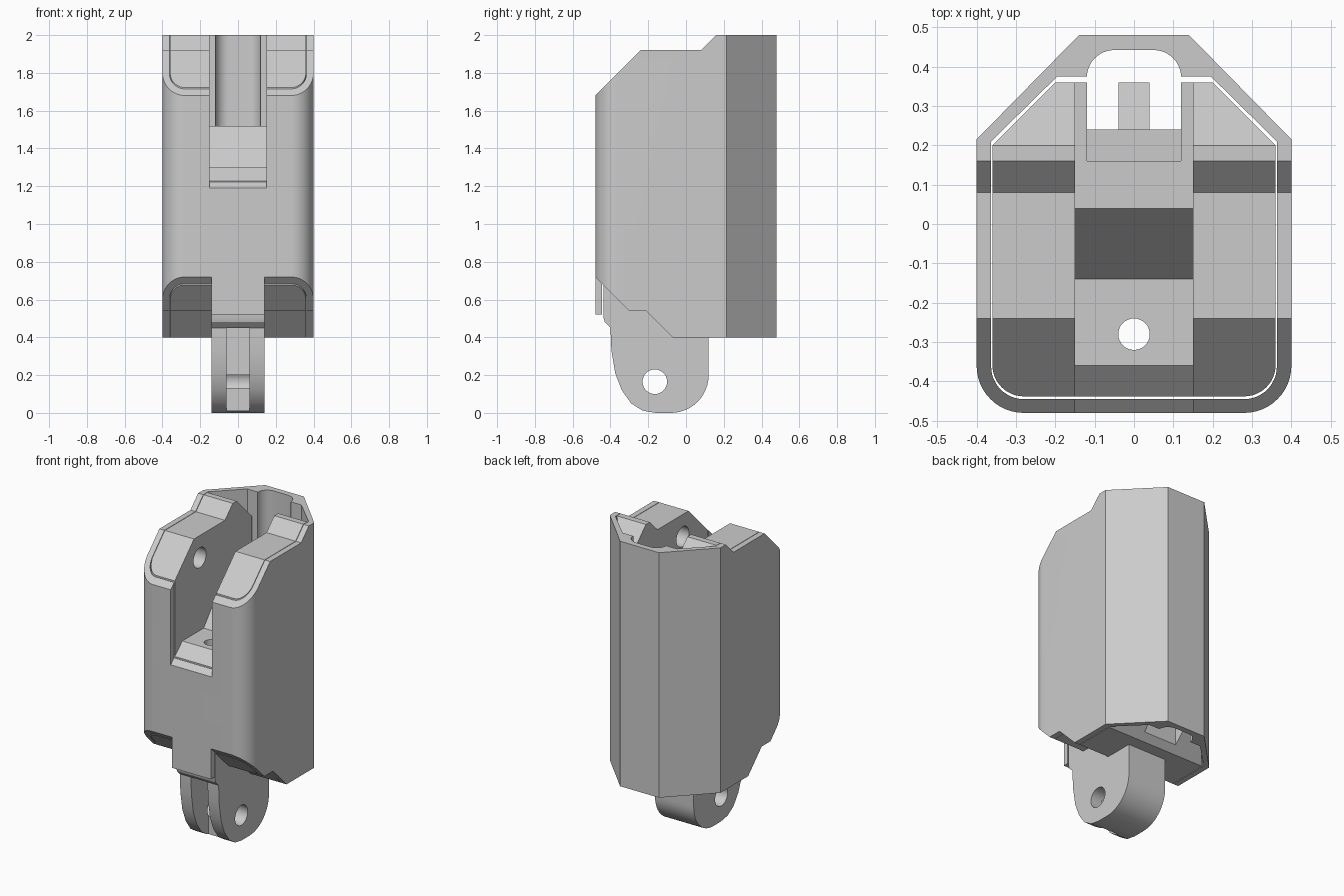
import bpy, bmesh
from math import sin, cos, pi, radians

cube = bpy.data.objects.get("Cube")
if cube:
    bpy.data.objects.remove(cube, do_unlink=True)

grey = bpy.data.materials.new("plain_grey")
grey.use_nodes = True
grey.diffuse_color = (0.6, 0.6, 0.6, 1)
grey.node_tree.nodes["Principled BSDF"].inputs["Base Color"].default_value = (0.6, 0.6, 0.6, 1)


def prism(name, points, axis, low, high):
    """Extrude a profile: XY points along z, or YZ points along x."""
    def place(p, d):
        return (p[0], p[1], d) if axis == "z" else (d, p[0], p[1])
    bm = bmesh.new()
    face = bm.faces.new([bm.verts.new(place(p, low)) for p in points])
    moved = bmesh.ops.extrude_face_region(bm, geom=[face])["geom"]
    shift = (0, 0, high - low) if axis == "z" else (high - low, 0, 0)
    bmesh.ops.translate(bm, vec=shift, verts=[v for v in moved if isinstance(v, bmesh.types.BMVert)])
    bmesh.ops.recalc_face_normals(bm, faces=bm.faces)
    mesh = bpy.data.meshes.new(name)
    bm.to_mesh(mesh)
    bm.free()
    mesh.materials.append(grey)
    obj = bpy.data.objects.new(name, mesh)
    bpy.context.collection.objects.link(obj)
    return obj


def combine(obj, other, operation):
    mod = obj.modifiers.new("combine", "BOOLEAN")
    mod.operation, mod.solver, mod.object = operation, "EXACT", other
    bpy.ops.object.select_all(action="DESELECT")
    bpy.context.view_layer.objects.active = obj
    obj.select_set(True)
    bpy.ops.object.modifier_apply(modifier=mod.name)
    bpy.data.objects.remove(other, do_unlink=True)


def arc(cx, cy, r, start, end, n=12):
    turns = [radians(start + (end - start) * i / n) for i in range(n + 1)]
    return [(cx + r * cos(t), cy + r * sin(t)) for t in turns]


def mirrored(half):
    return half + [(-x, y) for x, y in reversed(half)]


def box(name, x, y0, y1, z0, z1):
    return prism(name, [(y0, z0), (y1, z0), (y1, z1), (y0, z1)], "x", -x, x)


def circle(cx, cy, r):
    return arc(cx, cy, r, 0, 360, 32)[:-1]


# Side profiles: shared stepped front, different backs
top_front = [(0.16, 2), (0.08, 1.92), (-0.24, 1.92), (-0.48, 1.68)]
bottom_front = [(-0.48, 0.72), (-0.30, 0.54), (-0.21, 0.54), (-0.07, 0.4)]
shell_side = top_front + bottom_front + [(0.48, 0.4), (0.48, 2)]
core_side = top_front + bottom_front + [(0.2, 0.4), (0.36, 0.56), (0.36, 1.84), (0.2, 2)]
slot_side = [(-0.6, 1.08), (-0.36, 1.3), (-0.14, 1.3), (0.04, 1.52),
             (0.5, 1.52), (0.5, 2.2), (-0.6, 2.2)]

# Outer shell
shell = prism("outer_shell", mirrored(arc(0.28, -0.36, 0.12, -90, 0) + [(0.4, 0.215), (0.14, 0.48)]),
              "z", 0.3, 2.1)
combine(shell, prism("side_trim", shell_side, "x", -0.6, 0.6), "INTERSECT")
combine(shell, box("front_tab", 0.14, -0.48, -0.42, 0.52, 0.8), "UNION")
cavity = mirrored(arc(0.28, -0.362, 0.083, -90, 0) + [(0.363, 0.21), (0.195, 0.375), (0.12, 0.375)]
                  + arc(0.05, 0.372, 0.07, 0, 90))
combine(shell, prism("cavity", cavity, "z", 0.2, 2.2), "DIFFERENCE")
front_slot = [(-0.6, 1.08), (-0.36, 1.3), (-0.3, 1.3), (-0.3, 2.2), (-0.6, 2.2)]
combine(shell, prism("shell_slot", front_slot, "x", -0.15, 0.15), "DIFFERENCE")

# Inner core with two arms
core = prism("inner_core", mirrored(arc(0.28, -0.358, 0.08, -90, 0) + [(0.36, 0.2), (0.2, 0.36)]),
             "z", 0.3, 2.1)
combine(core, prism("core_trim", core_side, "x", -0.6, 0.6), "INTERSECT")
combine(core, prism("arm_slot", slot_side, "x", -0.15, 0.15), "DIFFERENCE")
combine(core, box("back_notch", 0.12, 0.24, 0.6, 0.2, 2.2), "DIFFERENCE")
combine(core, box("floor_recess", 0.12, 0.16, 0.3, 1.44, 1.6), "DIFFERENCE")
combine(core, prism("arm_pin_hole", circle(-0.18, 1.775, 0.065), "x", -0.355, 0.355), "DIFFERENCE")

# Hinge lug below the core
lug_side = ([(-0.438, 0.8), (-0.438, 0.51), (-0.43, 0.48), (-0.40, 0.45), (-0.395, 0.33),
             (-0.375, 0.21), (-0.34, 0.12), (-0.29, 0.05), (-0.23, 0.012), (-0.16, 0)]
            + arc(-0.08, 0.2, 0.2, -90, 0) + [(0.12, 0.8)])
combine(core, prism("hinge_lug", lug_side, "x", -0.14, 0.14), "UNION")
combine(core, box("lug_groove", 0.06, -0.6, -0.22, -0.1, 0.45), "DIFFERENCE")
combine(core, prism("hinge_hole", circle(-0.165, 0.165, 0.065), "x", -0.3, 0.3), "DIFFERENCE")
combine(core, prism("cord_hole", circle(0, -0.28, 0.04), "z", 0.3, 1.4), "DIFFERENCE")

# Small sloped catch in the back notch
catch = prism("back_catch", [(0.23, 1.3), (0.24, 1.3), (0.36, 1.18), (0.36, 0.9), (0.23, 0.77)],
              "x", -0.04, 0.04)

# Smooth rounded corners, sharp edges
for obj in (shell, core):
    bpy.ops.object.select_all(action="DESELECT")
    bpy.context.view_layer.objects.active = obj
    obj.select_set(True)
    bpy.ops.object.shade_smooth_by_angle(angle=radians(25))
